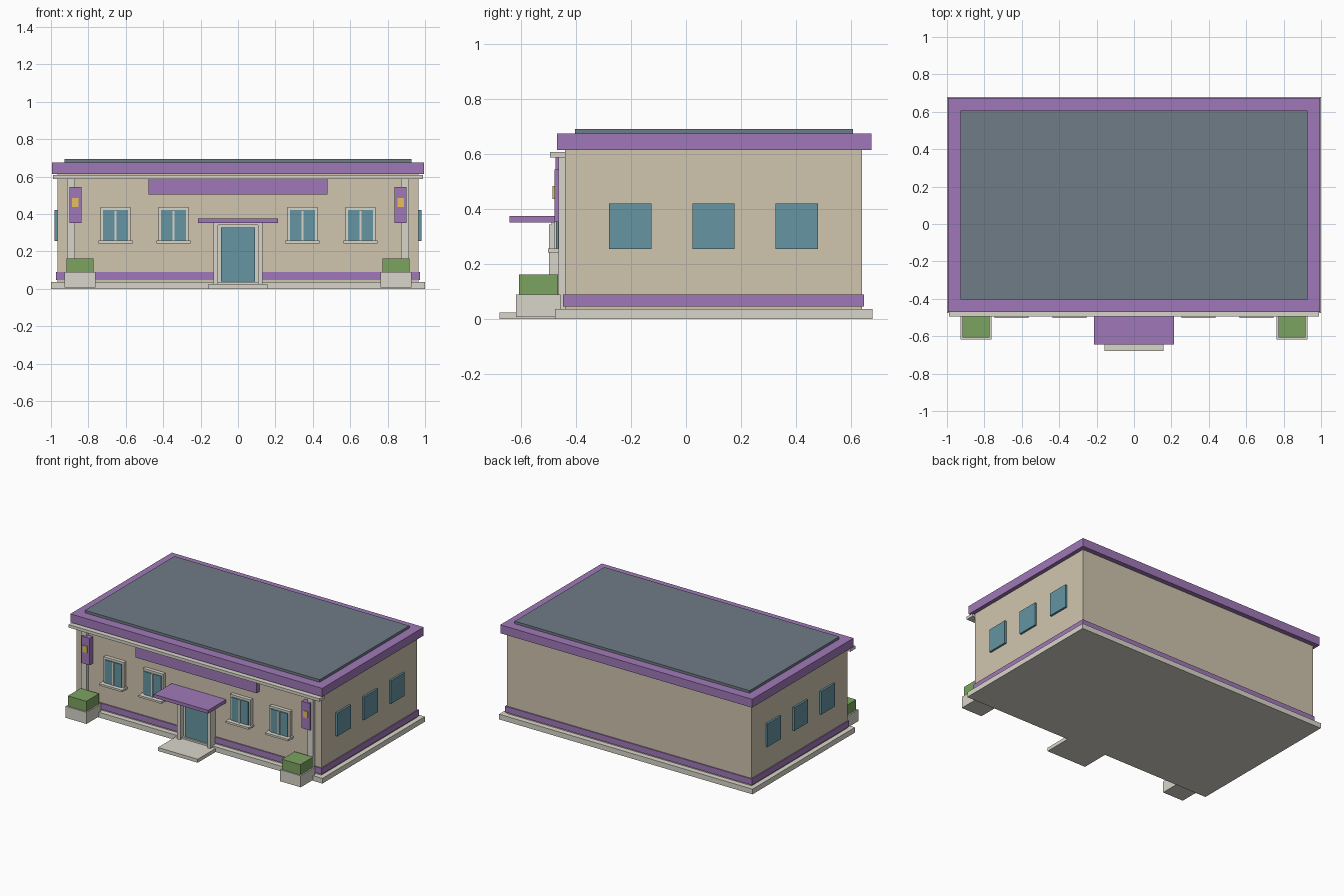
import bpy


def material(name, rgb):
    m = bpy.data.materials.new(name)
    m.diffuse_color = (*rgb, 1)
    return m


WALL = material("sand_wall", (0.63, 0.56, 0.43))
TRIM = material("pale_trim", (0.69, 0.67, 0.59))
PURPLE = material("purple", (0.35, 0.19, 0.48))
GLASS = material("teal_glass", (0.13, 0.30, 0.36))
ROOF = material("slate_roof", (0.16, 0.20, 0.24))
GREEN = material("hedge_green", (0.20, 0.37, 0.12))
YELLOW = material("lamp_yellow", (0.80, 0.52, 0.10))


def box(name, x, y, z, mat):
    """Axis-aligned box from (min, max) ranges."""
    bpy.ops.mesh.primitive_cube_add(size=1, location=[sum(r) / 2 for r in (x, y, z)])
    ob = bpy.context.object
    ob.name = name
    ob.scale = [r[1] - r[0] for r in (x, y, z)]
    bpy.ops.object.transform_apply(location=False, rotation=False, scale=True)
    ob.data.materials.append(mat)
    return ob


def pair(name, x, y, z, mat):
    """Box plus its mirror image across x = 0."""
    box("right_" + name, x, y, z, mat)
    box("left_" + name, (-x[1], -x[0]), y, z, mat)


# Main building mass
box("foundation", (-1, 1), (-0.477, 0.678), (0, 0.037), TRIM)
box("walls", (-0.966, 0.966), (-0.44, 0.64), (0.037, 0.615), WALL)
box("base_band", (-0.974, 0.974), (-0.448, 0.648), (0.047, 0.09), PURPLE)

# Roof
box("roof_fascia", (-0.994, 0.994), (-0.47, 0.674), (0.615, 0.675), PURPLE)
box("roof_deck", (-0.927, 0.927), (-0.403, 0.607), (0.675, 0.693), ROOF)
box("front_cornice", (-0.99, 0.99), (-0.495, -0.438), (0.588, 0.609), TRIM)

# Blank fascia sign board
box("sign_board", (-0.478, 0.478), (-0.475, -0.44), (0.504, 0.588), PURPLE)

# Entrance
box("entrance_step", (-0.157, 0.157), (-0.678, -0.47), (0, 0.025), TRIM)
box("door_backing", (-0.108, 0.108), (-0.46, -0.44), (0.037, 0.345), TRIM)
box("door", (-0.09, 0.09), (-0.47, -0.44), (0.04, 0.328), GLASS)
pair("door_post", (0.107, 0.132), (-0.498, -0.44), (0.025, 0.345), TRIM)
box("door_lintel", (-0.132, 0.132), (-0.49, -0.44), (0.34, 0.352), TRIM)
box("canopy", (-0.215, 0.215), (-0.643, -0.44), (0.352, 0.376), PURPLE)

# Corner pilasters, banners with lamps, and planters
pair("pilaster", (0.872, 0.915), (-0.464, -0.44), (0.037, 0.588), TRIM)
pair("banner", (0.837, 0.902), (-0.478, -0.44), (0.353, 0.545), PURPLE)
pair("banner_lamp", (0.854, 0.887), (-0.485, -0.477), (0.438, 0.485), YELLOW)
pair("planter", (0.763, 0.928), (-0.618, -0.457), (0.008, 0.09), TRIM)
pair("hedge", (0.772, 0.918), (-0.608, -0.465), (0.09, 0.163), GREEN)

# Front windows
for i, c in enumerate((0.345, 0.655)):
    n = str(i + 1)
    pair("window_frame_" + n, (c - 0.08, c + 0.08), (-0.466, -0.44), (0.255, 0.438), TRIM)
    pair("window_glass_" + n, (c - 0.067, c + 0.067), (-0.473, -0.46), (0.257, 0.422), GLASS)
    pair("window_mullion_" + n, (c - 0.006, c + 0.006), (-0.479, -0.46), (0.257, 0.422), TRIM)
    pair("window_sill_" + n, (c - 0.091, c + 0.091), (-0.502, -0.44), (0.243, 0.257), TRIM)

# Side windows
for i, c in enumerate((-0.203, 0.1, 0.403)):
    pair("side_window_" + str(i + 1), (0.96, 0.98), (c - 0.077, c + 0.077), (0.256, 0.421), GLASS)
